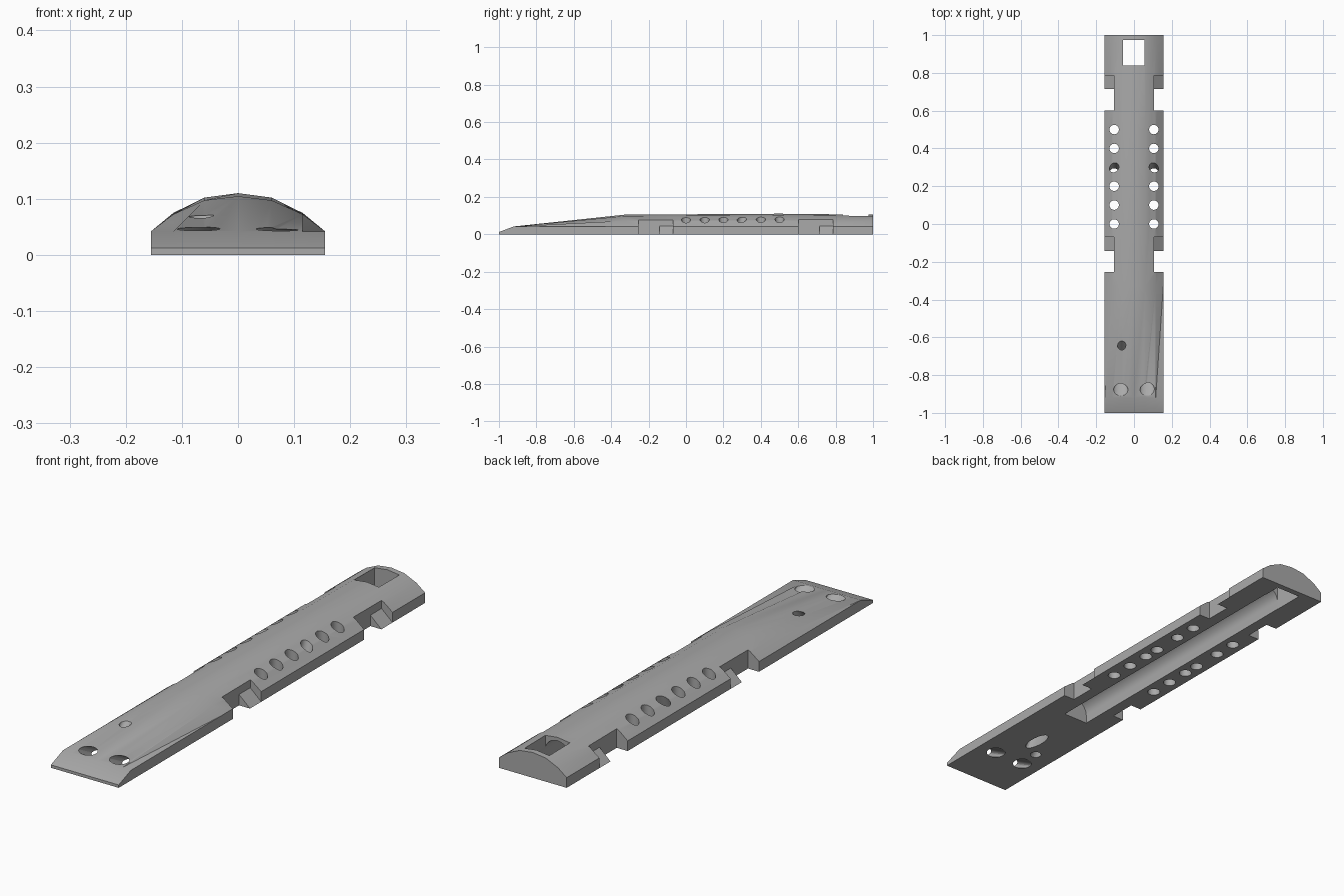
import bpy, bmesh, math
from mathutils import Vector

if "Cube" in bpy.data.objects:
    bpy.data.objects.remove(bpy.data.objects["Cube"], do_unlink=True)

grey = bpy.data.materials.new("matte_grey")
grey.use_nodes = True
grey.diffuse_color = (0.4, 0.4, 0.4, 1)
grey.node_tree.nodes["Principled BSDF"].inputs["Base Color"].default_value = (0.4, 0.4, 0.4, 1)


def make_object(name, bm):
    bmesh.ops.recalc_face_normals(bm, faces=bm.faces)
    mesh = bpy.data.meshes.new(name)
    bm.to_mesh(mesh)
    bm.free()
    mesh.materials.append(grey)
    ob = bpy.data.objects.new(name, mesh)
    bpy.context.collection.objects.link(ob)
    return ob


def bridge(bm, a, b):
    """Close two matching rings of points into a solid."""
    ra = [bm.verts.new(p) for p in a]
    rb = [bm.verts.new(p) for p in b]
    for i in range(len(ra)):
        j = (i + 1) % len(ra)
        bm.faces.new((ra[i], ra[j], rb[j], rb[i]))
    bm.faces.new(ra)
    bm.faces.new(rb)


def extrude_y(bm, outline, y0, y1):
    bridge(bm, [(x, y0, z) for x, z in outline], [(x, y1, z) for x, z in outline])


def slanted_hole(bm, bottom, top, rx, ry=None, n=24):
    """Hole with level round mouths whose axis runs from bottom to top."""
    bottom, top = Vector(bottom), Vector(top)
    step = (top - bottom) * 0.4
    rings = []
    for c in (bottom - step, top + step):
        rings.append([c + Vector((rx * math.cos(t), (ry or rx) * math.sin(t), 0))
                      for t in (2 * math.pi * k / n for k in range(n))])
    bridge(bm, *rings)


# Body: faceted arch lofted along y, tapering to a flat chamfered nose
half = [(0.155, 0.042), (0.115, 0.075), (0.06, 0.102), (0, 0.11)]
arch = [(-x, z) for x, z in half] + half[-2::-1]


def section(y, flat=None, k=1.0):
    top = [(x, y, flat if flat else 0.042 + (z - 0.042) * k) for x, z in arch]
    return [(-0.155, y, 0)] + top + [(0.155, y, 0)]


bm = bmesh.new()
rings = [[bm.verts.new(p) for p in s] for s in (
    section(-1, flat=0.012), section(-0.92, flat=0.042),
    section(-0.33, k=0.92), section(0.5), section(1, k=0.92))]
for a, b in zip(rings, rings[1:]):
    for i in range(len(a)):
        j = (i + 1) % len(a)
        bm.faces.new((a[i], a[j], b[j]))
        bm.faces.new((a[i], b[j], b[i]))
bm.faces.new(rings[0])
bm.faces.new(rings[-1])
body = make_object("handguard_body", bm)

# Long round-topped channel in the underside
channel = bmesh.new()
r, cz = 0.057, 0.035
outline = [(r * math.cos(math.pi * k / 20), cz + r * math.sin(math.pi * k / 20)) for k in range(21)]
extrude_y(channel, [(r, -0.1)] + outline + [(-r, -0.1)], -0.37, 0.9)

# Rectangular window through the rear
window = bmesh.new()
extrude_y(window, [(-0.058, -0.1), (0.055, -0.1), (0.055, 0.3), (-0.058, 0.3)], 0.84, 0.975)

# Side notches: a full gap followed by a sloped ledge
gaps, ledges = bmesh.new(), bmesh.new()
for s in (-1, 1):
    for y in (-0.255, 0.602):
        extrude_y(gaps, [(s * 0.105, -0.1), (s * 0.3, -0.1), (s * 0.3, 0.3), (s * 0.105, 0.3)],
                  y, y + 0.112)
        extrude_y(ledges, [(s * 0.105, 0.045), (s * 0.155, 0), (s * 0.205, -0.045),
                           (s * 0.3, -0.045), (s * 0.3, 0.3), (s * 0.105, 0.3)], y, y + 0.185)

# Vent rows, slanted nose holes, small hole and blind pocket
holes = bmesh.new()
for s in (-1, 1):
    for k in range(6):
        y = k / 10
        slanted_hole(holes, (s * 0.105, y - (0.03 if k == 3 else 0), 0), (s * 0.105, y, 0.083), 0.025)
    slanted_hole(holes, (s * 0.07, -0.79, 0), (s * 0.07, -0.877, 0.046), 0.038)
slanted_hole(holes, (-0.065, -0.70, 0), (-0.065, -0.64, 0.072), 0.022)
slanted_hole(holes, (0, -0.63, -0.03), (0, -0.6, 0.03), 0.025, 0.065)

for name, cut in (("channel", channel), ("window", window), ("gaps", gaps),
                  ("ledges", ledges), ("holes", holes)):
    cutter = make_object(name + "_cutter", cut)
    cutter.hide_render = True
    mod = body.modifiers.new(name, "BOOLEAN")
    mod.operation, mod.solver, mod.object = "DIFFERENCE", "EXACT", cutter
    bpy.context.view_layer.objects.active = body
    bpy.ops.object.modifier_apply(modifier=name)
    bpy.data.objects.remove(cutter, do_unlink=True)

bpy.ops.object.select_all(action="DESELECT")
body.select_set(True)
bpy.context.view_layer.objects.active = body
bpy.ops.object.shade_smooth_by_angle(angle=math.radians(25))
